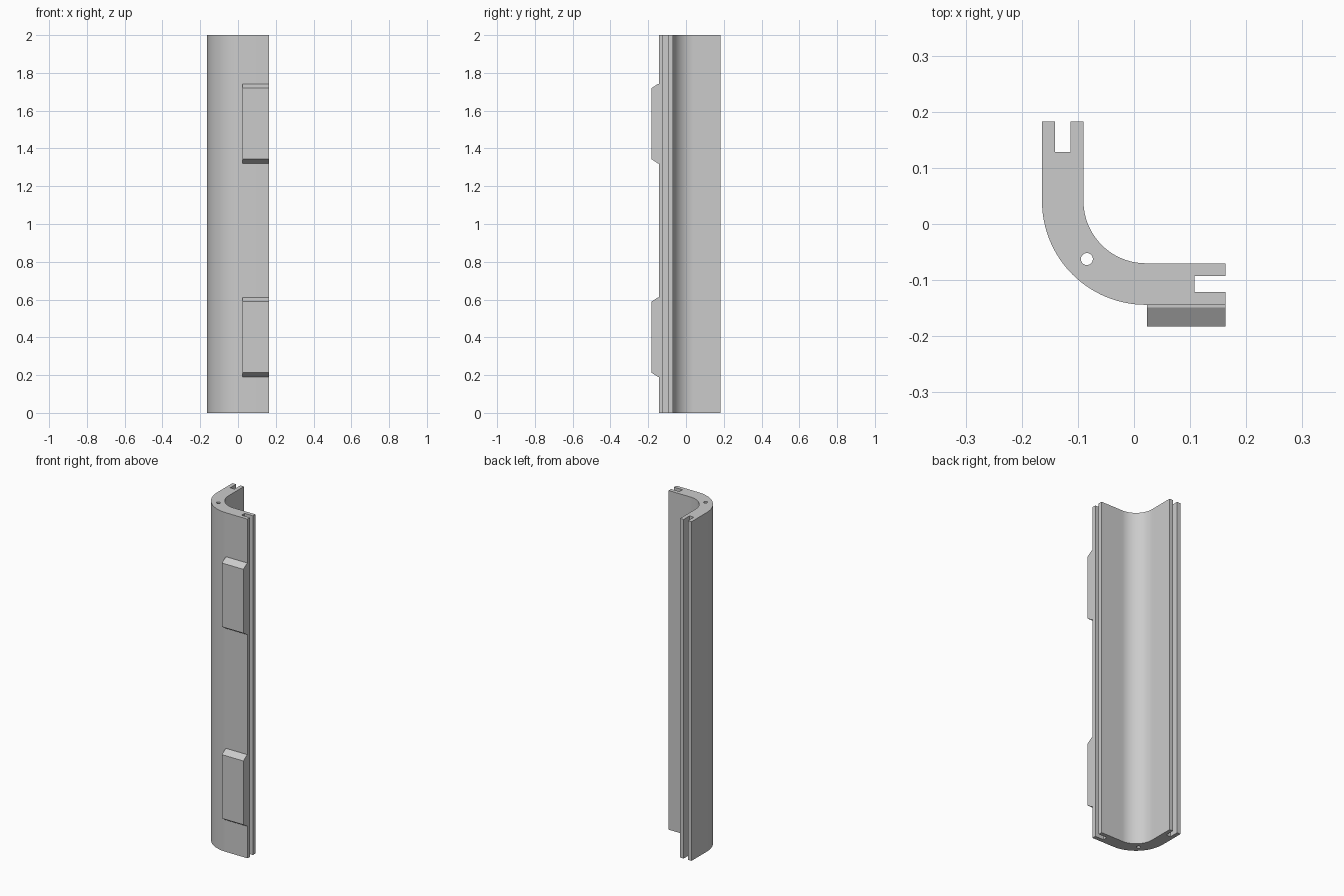
import bpy, bmesh
from math import cos, sin, pi
from mathutils import Vector

if "Cube" in bpy.data.objects:
    bpy.data.objects.remove(bpy.data.objects["Cube"], do_unlink=True)

grey = bpy.data.materials.new("plain grey")
grey.use_nodes = True
colour = (0.6, 0.6, 0.6, 1)
grey.diffuse_color = colour
grey.node_tree.nodes["Principled BSDF"].inputs["Base Color"].default_value = colour

HEIGHT = 2.0
CENTRE = Vector((0.021, 0.041))     # bend centre
OUTER, INNER, END = 0.185, 0.111, 0.142
SLOT_OUT, SLOT_IN, SLOT_END = 0.162, 0.134, 0.087


def extrude_loops(name, loops, direction):
    """Fill closed outlines (later ones become holes) and extrude them."""
    bm = bmesh.new()
    edges = []
    for loop in loops:
        verts = [bm.verts.new(p) for p in loop]
        edges += [bm.edges.new((v, verts[i - 1])) for i, v in enumerate(verts)]
    bmesh.ops.triangle_fill(bm, edges=edges, use_beauty=True)
    grown = bmesh.ops.extrude_face_region(bm, geom=bm.faces[:], use_keep_orig=True)
    moved = [g for g in grown["geom"] if isinstance(g, bmesh.types.BMVert)]
    bmesh.ops.translate(bm, verts=moved, vec=direction)
    bmesh.ops.recalc_face_normals(bm, faces=bm.faces[:])
    mesh = bpy.data.meshes.new(name)
    bm.to_mesh(mesh)
    bm.free()
    mesh.materials.append(grey)
    obj = bpy.data.objects.new(name, mesh)
    bpy.context.collection.objects.link(obj)
    return obj


def arc(radius, start, stop, steps):
    return [(radius * cos(start + (stop - start) * i / steps),
             radius * sin(start + (stop - start) * i / steps)) for i in range(steps + 1)]


# Curved corner post: two slotted arms, mirrored about the diagonal
arm_end = [(END, -OUTER), (END, -SLOT_OUT), (SLOT_END, -SLOT_OUT),
           (SLOT_END, -SLOT_IN), (END, -SLOT_IN), (END, -INNER)]
other_end = [(y, x) for x, y in reversed(arm_end)]
outline = (arc(OUTER, pi, 1.5 * pi, 32) + arm_end
           + arc(INNER, 1.5 * pi, pi, 32) + other_end)
hole = [(x - 0.105, y - 0.1035) for x, y in arc(0.0107, 0, 2 * pi, 24)[:-1]]
place = lambda pts: [(x + CENTRE.x, y + CENTRE.y, 0) for x, y in pts]
post = extrude_loops("corner_post", [place(outline), place(hole)], (0, 0, HEIGHT))

bpy.context.view_layer.objects.active = post
post.select_set(True)
bpy.ops.object.shade_smooth_by_angle(angle=pi / 6)

# Raised mounting pads with sloped top and bottom
back, shoulder, face = -0.144, -0.149, -0.183
for name, low in (("lower_pad", 0.191), ("upper_pad", 1.321)):
    high = low + 0.42
    side = [(back, low), (shoulder, low), (face, low + 0.022),
            (face, high - 0.022), (shoulder, high), (back, high)]
    extrude_loops(name, [[(0.023, y, z) for y, z in side]], (0.14, 0, 0))
